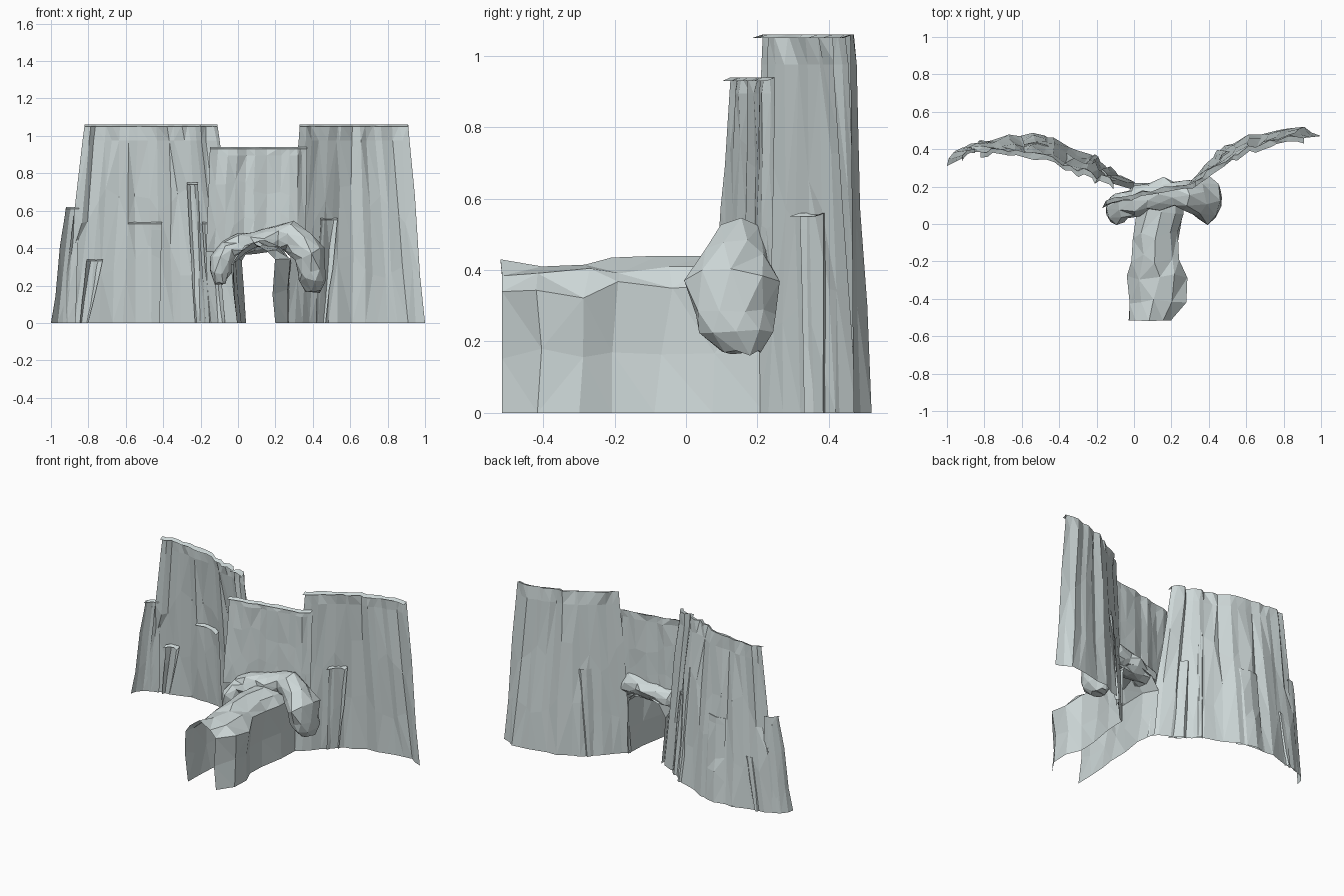
import bpy, bmesh, math, random
from mathutils import Vector

if "Cube" in bpy.data.objects:
    bpy.data.objects.remove(bpy.data.objects["Cube"])

random.seed(11)

rock = bpy.data.materials.new("pale_rock")
rock.diffuse_color = (0.62, 0.69, 0.69, 1)
rock.use_nodes = True
rock.node_tree.nodes["Principled BSDF"].inputs["Base Color"].default_value = rock.diffuse_color


def finish(name, verts, faces):
    me = bpy.data.meshes.new(name)
    me.from_pydata(verts, [], faces)
    bm = bmesh.new()
    bm.from_mesh(me)
    bmesh.ops.triangulate(bm, faces=bm.faces[:])
    bmesh.ops.recalc_face_normals(bm, faces=bm.faces[:])
    bm.to_mesh(me)
    bm.free()
    me.materials.append(rock)
    ob = bpy.data.objects.new(name, me)
    bpy.context.collection.objects.link(ob)
    return ob


def grid_faces(rows, cols, wrap=False):
    last = cols if wrap else cols - 1
    return [(r * cols + c, r * cols + (c + 1) % cols,
             (r + 1) * cols + (c + 1) % cols, (r + 1) * cols + c)
            for r in range(rows - 1) for c in range(last)]


def sample(pts, t):
    """Point at fraction t along a polyline of evenly weighted stations."""
    pts = [Vector(p) for p in pts]
    f = t * (len(pts) - 1)
    i = min(int(f), len(pts) - 2)
    return pts[i].lerp(pts[i + 1], f - i)


def wall(name, base, top, z0, z1, cols, ledge=0.03, rough=0.016):
    """Leaning rock sheet between two plan curves, with a ledge along its top."""
    levels = [0, 0.3, 0.6, 0.92, 1]
    groove = [random.uniform(-rough, rough) for _ in range(cols)]
    shift = [random.uniform(-rough, rough) for _ in range(cols)]
    verts = []
    for h in levels + [None]:
        for c in range(cols):
            t = c / (cols - 1)
            k = 1 if h is None else h
            p = sample(base, t).lerp(sample(top, t), k)
            inner = c not in (0, cols - 1)
            x = p.x + inner * (shift[c] + random.uniform(-rough, rough) * 0.5)
            y = p.y + inner * (groove[c] + random.uniform(-rough, rough) * 0.5)
            z = z0 + (z1 - z0) * k
            if 0 < k < 1:
                z += random.uniform(-0.1, 0.1) * (z1 - z0) * (k < 0.8)
            if h is None:
                y -= ledge
                z -= 0.01
            verts.append((x, min(y, 0.52), z))
    return finish(name, verts, grid_faces(len(levels) + 1, cols))


# Main cliff walls
left_base = [(-0.96, 0.39), (-0.8, 0.44), (-0.6, 0.485), (-0.42, 0.45),
             (-0.24, 0.38), (-0.11, 0.28), (0.04, 0.17)]
left_top = [(-0.82, 0.385), (-0.7, 0.395), (-0.57, 0.39), (-0.43, 0.35),
            (-0.3, 0.3), (-0.2, 0.255), (-0.11, 0.215)]
right_base = [(0.26, 0.2), (0.36, 0.275), (0.45, 0.385), (0.6, 0.47),
              (0.76, 0.51), (0.9, 0.515), (1.0, 0.47)]
right_top = [(0.33, 0.23), (0.41, 0.28), (0.5, 0.345), (0.6, 0.4),
             (0.7, 0.44), (0.8, 0.465), (0.91, 0.46)]
wall("left_cliff", left_base, left_top, 0, 1.06, 19)
wall("right_cliff", right_base, right_top, 0, 1.06, 15)
wall("middle_cliff",
     [(-0.17, 0.085), (-0.08, 0.135), (0.04, 0.17), (0.2, 0.19), (0.31, 0.21), (0.36, 0.24)],
     [(-0.15, 0.125), (-0.06, 0.155), (0.06, 0.18), (0.2, 0.2), (0.31, 0.215), (0.37, 0.25)],
     0.38, 0.94, 12, ledge=0.022, rough=0.012)

# Shorter slab at the left end
wall("left_end_slab", [(-1.0, 0.31), (-0.97, 0.385), (-0.87, 0.42)],
     [(-0.92, 0.35), (-0.9, 0.39), (-0.85, 0.4)], 0, 0.62, 5, ledge=0.02, rough=0.006)


# Wedge-shaped ledges standing slightly proud of the cliffs
def slab(name, base, top, a, b, h, foot):
    def part(k, narrow):
        pts = []
        for i in range(4):
            t = a + (b - a) * i / 3 * narrow
            p = sample(base, t).lerp(sample(top, t), k)
            pts.append((p.x, p.y + (0.014 if i in (1, 2) else -0.012)))
        return pts
    wall(name, part(0, foot), part(h / 1.06, 1), 0, h, 4, ledge=0.03, rough=0.003)


for i, spec in enumerate([(0.12, 0.21, 0.34, 0.5), (0.33, 0.52, 0.54, 0.9),
                          (0.68, 0.77, 0.75, 0.8), (0.78, 0.88, 0.54, 1)]):
    slab(f"left_ledge_{i}", left_base, left_top, *spec)
slab("right_ledge", right_base, right_top, 0.27, 0.41, 0.56, 0.6)

# Open tunnel: stations are y, left x, right x, height
stations = [(-0.515, -0.03, 0.2, 0.425), (-0.41, -0.035, 0.27, 0.41),
            (-0.28, -0.03, 0.28, 0.415), (-0.18, -0.01, 0.24, 0.435),
            (-0.06, 0.0, 0.24, 0.44), (0.08, 0.015, 0.27, 0.44), (0.22, 0.0, 0.28, 0.42)]
section = [(0.1, 0), (0.05, 0.42), (0, 0.8), (0.2, 0.95), (0.5, 1),
           (0.82, 0.96), (1, 0.84), (0.99, 0.42), (0.98, 0)]
verts = []
for n, (y, xl, xr, h) in enumerate(stations):
    for u, v in section:
        j = 0.014 if v else 0.004
        ends = n in (0, len(stations) - 1)
        dy = 0 if ends else random.uniform(-0.03, 0.03)
        dz = random.uniform(-0.03, 0.012) if 0 < v < 1 else 0
        verts.append((xl + (xr - xl) * u + random.uniform(-j, j), y + dy, max(0, h * v + dz)))
verts[4] = (0.08, -0.52, 0.43)
finish("tunnel", verts, grid_faces(len(stations), len(section)))

# Boulder arch around the tunnel mouth: x, y, z, radius, depth radius
arch = [(-0.095, 0.07, 0.215, 0.03, 0.04), (-0.095, 0.075, 0.27, 0.06, 0.075),
        (-0.085, 0.085, 0.34, 0.07, 0.085), (-0.045, 0.1, 0.395, 0.055, 0.075),
        (0.01, 0.125, 0.42, 0.065, 0.09), (0.08, 0.15, 0.43, 0.058, 0.07),
        (0.15, 0.16, 0.44, 0.068, 0.085), (0.21, 0.165, 0.455, 0.065, 0.07),
        (0.27, 0.155, 0.46, 0.09, 0.09), (0.335, 0.14, 0.425, 0.08, 0.1),
        (0.38, 0.125, 0.36, 0.09, 0.125), (0.4, 0.13, 0.285, 0.075, 0.115),
        (0.4, 0.14, 0.23, 0.08, 0.11), (0.4, 0.16, 0.165, 0.04, 0.055)]
sides = 9
verts = []
for i, (x, y, z, r, d) in enumerate(arch):
    p, q = arch[max(i - 1, 0)], arch[min(i + 1, len(arch) - 1)]
    tan = Vector((q[0] - p[0], 0, q[2] - p[2])).normalized()
    nor = Vector((-tan.z, 0, tan.x))
    for s in range(sides):
        a = math.tau * (s + 0.5 * (i % 2)) / sides
        k = random.uniform(0.87, 1.12)
        verts.append(Vector((x, y, z)) + nor * (r * k * math.cos(a))
                     + Vector((0, d * k * math.sin(a), 0))
                     + tan * random.uniform(-0.012, 0.012))
faces = grid_faces(len(arch), sides, wrap=True)
faces += [tuple(range(sides)), tuple(range(len(verts) - sides, len(verts)))]
finish("boulder_arch", verts, faces)
